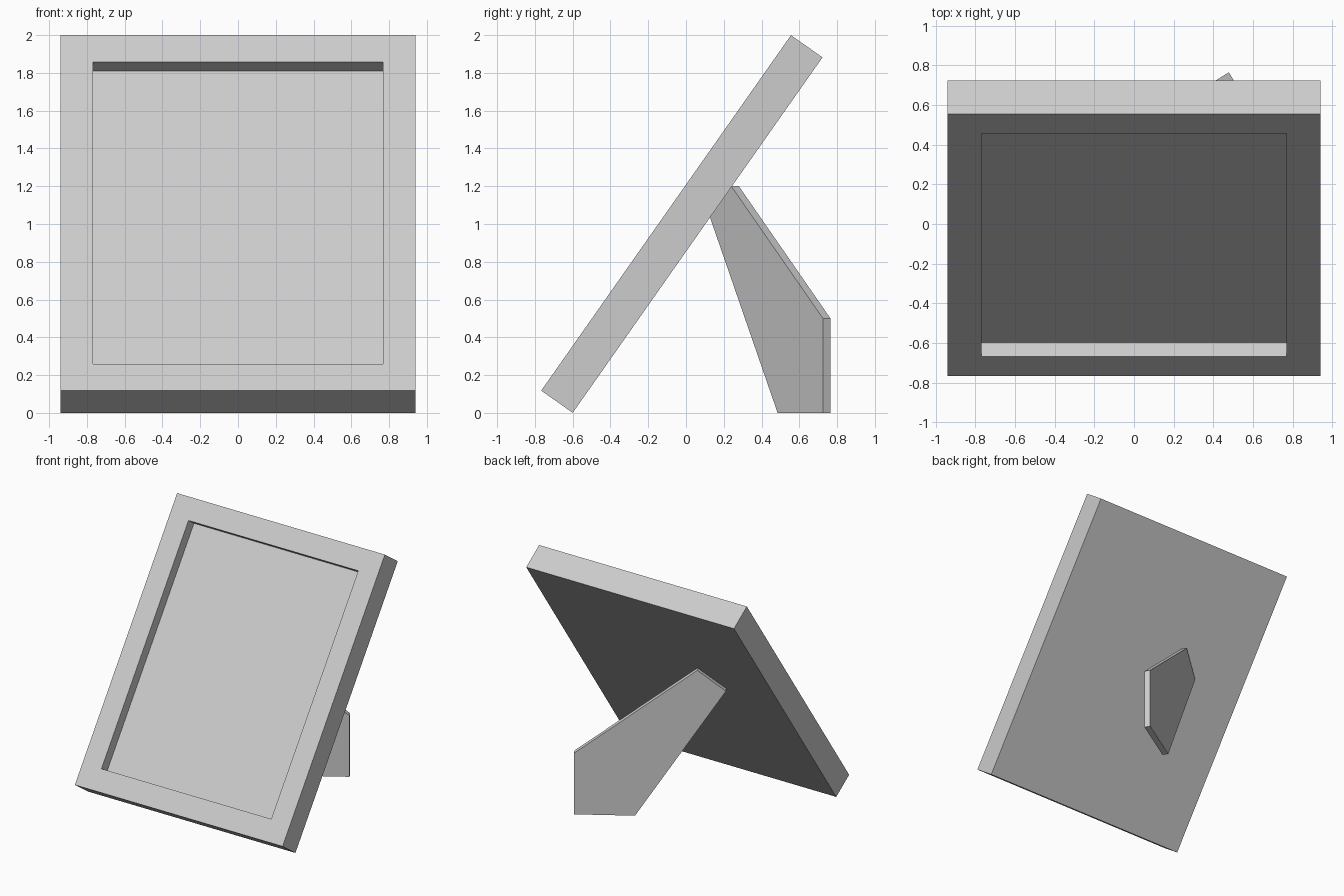
import bpy
import bmesh
from math import radians
from mathutils import Matrix, Vector

cube = bpy.data.objects.get("Cube")
if cube:
    bpy.data.objects.remove(cube)

# Single matte grey for all parts
grey = bpy.data.materials.new("light_grey")
grey.use_nodes = True
COLOUR = (0.604, 0.604, 0.604, 1)
grey.diffuse_color = COLOUR
grey.node_tree.nodes["Principled BSDF"].inputs["Base Color"].default_value = COLOUR


def add_part(name, bm):
    bmesh.ops.recalc_face_normals(bm, faces=bm.faces)
    mesh = bpy.data.meshes.new(name)
    bm.to_mesh(mesh)
    bm.free()
    mesh.materials.append(grey)
    obj = bpy.data.objects.new(name, mesh)
    bpy.context.collection.objects.link(obj)
    return obj


# Frame: upright slab with a recessed picture panel, then leaned back
WIDTH, THICK, LENGTH = 1.88, 0.204, 2.30
BORDER, RECESS = 0.243, 0.087
bm = bmesh.new()
bmesh.ops.create_cube(bm, size=1, matrix=Matrix.Diagonal((WIDTH, THICK, LENGTH, 1)))
front = min(bm.faces, key=lambda f: f.calc_center_median().y)
bmesh.ops.inset_region(bm, faces=[front], thickness=BORDER)
panel = bmesh.ops.extrude_discrete_faces(bm, faces=[front])["faces"][0]
bmesh.ops.translate(bm, verts=panel.verts, vec=(0, RECESS, 0))
frame = add_part("picture_frame", bm)
frame.rotation_euler.x = radians(-35.1)
frame.location = (0, -0.022, 1.0)

# Stand: flat five-sided plate swung out from the back, hinged along its slanted top
# Profile is (depth, height) of the near face
profile = [(0.24, 1.2), (0.725, 0.5), (0.725, 0), (0.485, 0), (0.127, 1.035)]
SLOPE = 0.625
bm = bmesh.new()
near = bm.faces.new([bm.verts.new((0.503 - (0.725 - y) / SLOPE, y, z)) for y, z in profile])
extruded = bmesh.ops.extrude_face_region(bm, geom=[near], use_keep_orig=True)["geom"]
verts = [v for v in extruded if isinstance(v, bmesh.types.BMVert)]
bmesh.ops.translate(bm, verts=verts, vec=Vector((-SLOPE, 1, 0)) * 0.04)
add_part("back_stand", bm)
